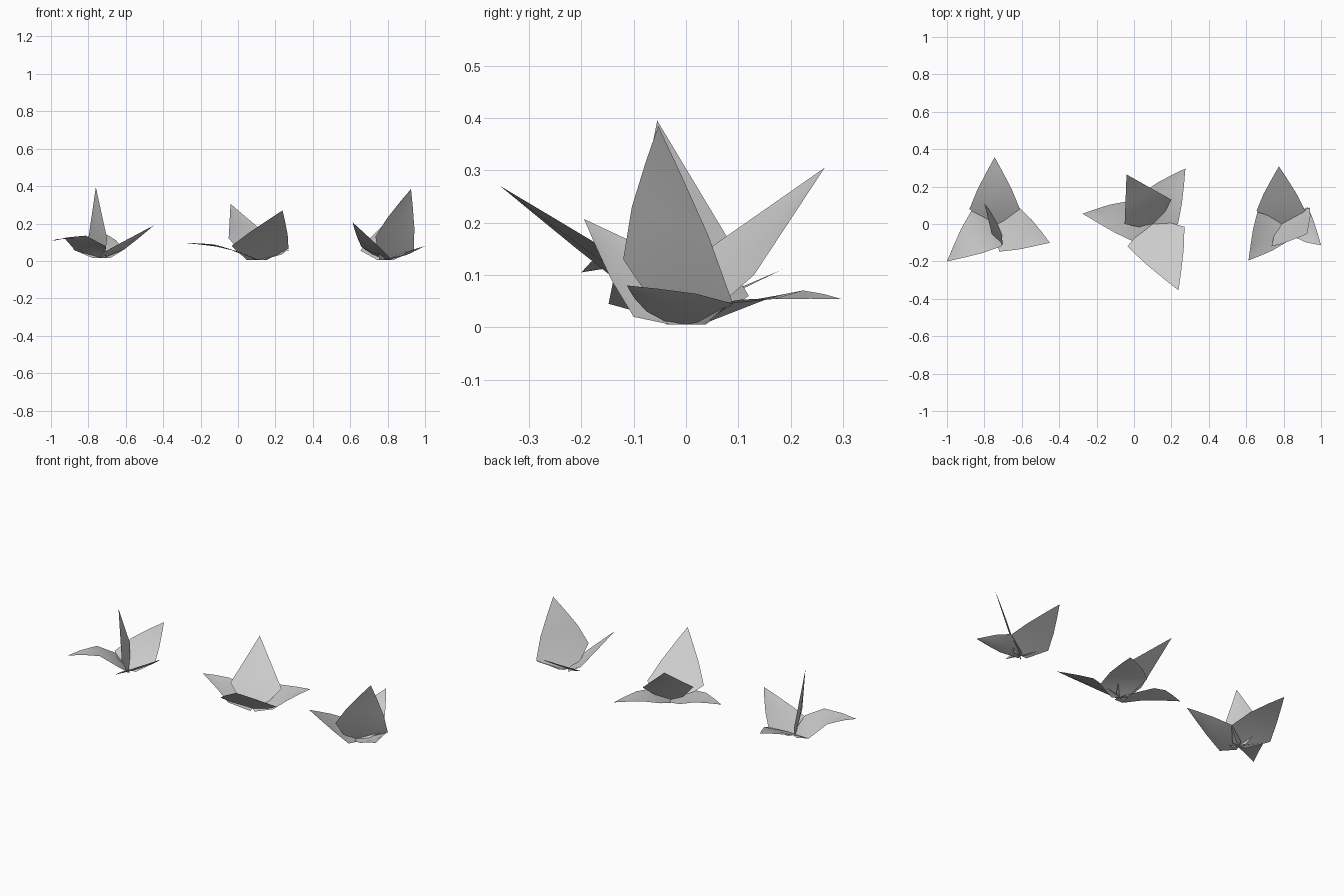
import bpy
from mathutils import Vector

cube = bpy.data.objects.get("Cube")
if cube:
    bpy.data.objects.remove(cube)

leaf_grey = bpy.data.materials.new("leaf_grey")
leaf_grey.use_nodes = True
colour = (0.6, 0.6, 0.6, 1)
leaf_grey.diffuse_color = colour
leaf_grey.node_tree.nodes["Principled BSDF"].inputs["Base Color"].default_value = colour


def leaf(name, root, left, right, tip, bulge=0.008, arch=0.008, lift=0.0):
    """Thin leaf: narrow root, wide shoulders, tapering through a waist to the tip."""
    root, left, right, tip = (Vector(p) for p in (root, left, right, tip))
    across = (right - left).normalized()
    upward = (right - left).cross(tip - root).normalized()
    rise = Vector((0, 0, lift))

    # root row stays flat on the ground
    spread = (right - left) * 0.17
    spread.z = 0
    rows = [(root - spread, root, root + spread)]

    # shoulder row, slightly cupped
    rows.append((left, (left + right) / 2 - upward * arch + rise * 0.5, right))

    # tapering rows towards the tip, raised where the leaf bows over
    for t, swell in ((0.38, 1.0), (0.72, 0.6)):
        a = left.lerp(tip, t) + (rise - across * bulge) * swell
        b = right.lerp(tip, t) + (rise + across * bulge) * swell
        rows.append((a, (a + b) / 2 - upward * arch * swell, b))

    verts = [p for row in rows for p in row] + [tip]
    faces = []
    for r in range(len(rows) - 1):
        for c in range(2):
            i = r * 3 + c
            faces.append((i, i + 1, i + 4, i + 3))
    last = len(verts) - 1
    faces += [(last - 3, last - 2, last), (last - 2, last - 1, last)]

    mesh = bpy.data.meshes.new(name)
    mesh.from_pydata(verts, [], faces)
    mesh.materials.append(leaf_grey)
    mesh.polygons.foreach_set("use_smooth", [True] * len(mesh.polygons))
    mesh.update()
    obj = bpy.data.objects.new(name, mesh)
    bpy.context.collection.objects.link(obj)


# right-hand plant
root = (-.73, 0, .015)
leaf("west_back_leaf", root, (-.88, .08, .06), (-.61, .08, .06), (-.745, .357, .163), arch=0, lift=.012)
leaf("west_outer_leaf", root, (-.71, -.12, .08), (-.87, .07, .055), (-1, -.2, .105), lift=.045)
leaf("west_inner_leaf", root, (-.61, .085, .06), (-.72, -.148, .045), (-.45, -.1, .19))
leaf("west_upright_leaf", root, (-.7, -.11, .12), (-.8, .11, .12), (-.76, -.055, .395), bulge=0)

# middle plant
root = (.1, 0, .005)
leaf("middle_low_leaf", root, (0, -.095, .05), (-.04, .12, .06), (-.275, .055, .095), lift=.015)
leaf("middle_back_leaf", root, (.05, .17, .06), (.235, 0, .035), (.275, .297, .054), lift=.012)
leaf("middle_front_leaf", root, (.27, -.015, .065), (-.035, -.12, .08), (.238, -.355, .27))
leaf("middle_upright_leaf", root, (-.05, 0, .12), (.2, .13, .1), (-.04, .265, .305), bulge=0)

# left-hand plant
root = (.79, 0, .005)
leaf("east_back_leaf", root, (.655, .07, .055), (.915, .07, .055), (.775, .308, .19), arch=0)
leaf("east_inner_leaf", root, (.81, -.1, .02), (.66, .065, .075), (.612, -.195, .207))
leaf("east_low_leaf", root, (.93, .09, .045), (.87, -.075, .03), (1, -.113, .08), lift=.005)
leaf("east_upright_leaf", root, (.735, -.12, .13), (.94, .088, .05), (.925, -.053, .385), bulge=.013)
